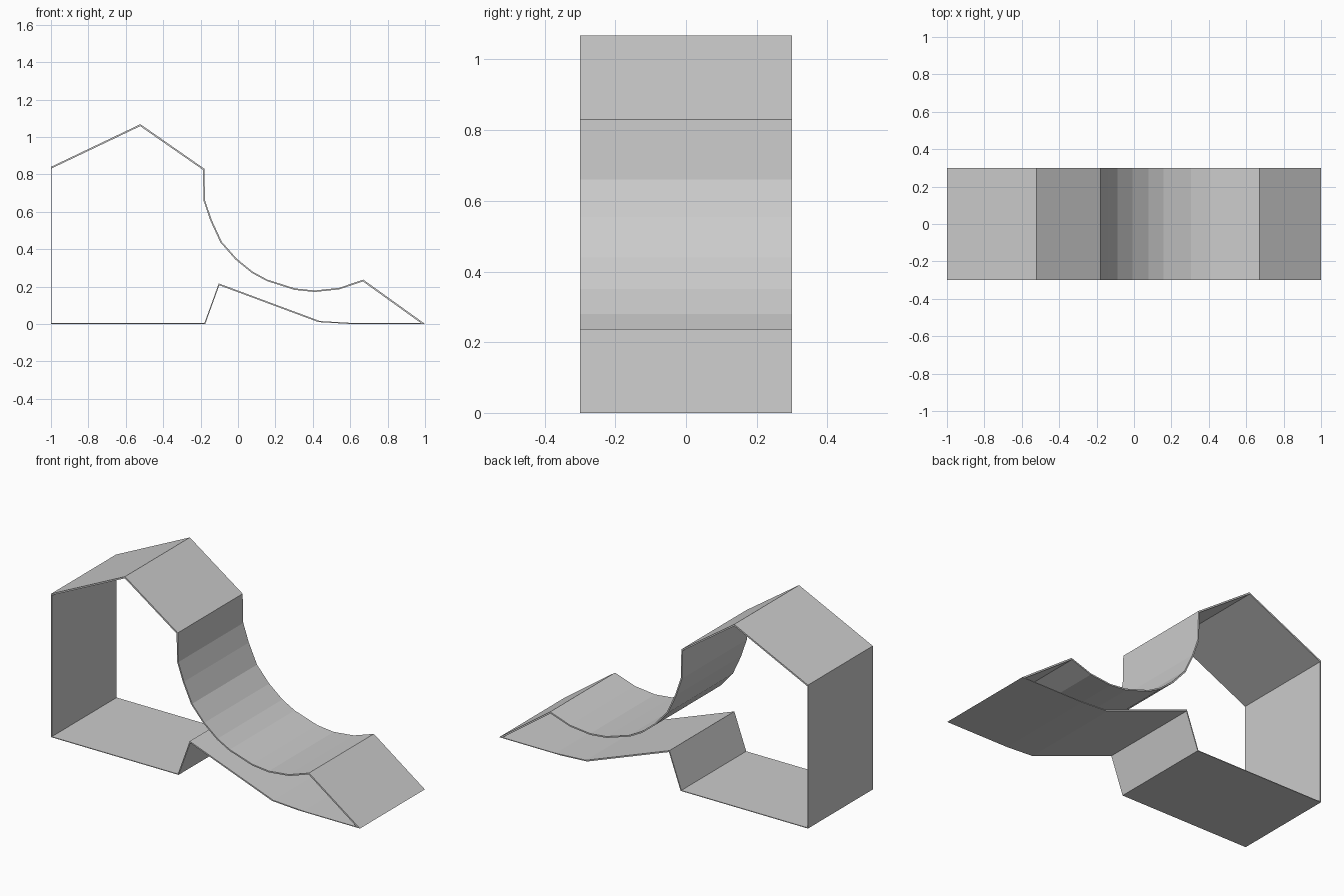
import bpy, bmesh
from mathutils import Vector

if "Cube" in bpy.data.objects:
    bpy.data.objects.remove(bpy.data.objects["Cube"])

HALF_DEPTH = 0.3

# Outer side profile (x, z, wall thickness of the edge that follows), clockwise
PROFILE = [
    (-1, 0, .004), (-1, .84, .009), (-.522, 1.068, .009), (-.18, .83, .008),
    # concave slide
    (-.176, .66, .008), (-.14, .555, .008), (-.087, .44, .008),
    (-.008, .35, .008), (.078, .28, .008), (.157, .237, .008),
    (.305, .19, .008), (.41, .179, .008), (.54, .193, .008),
    # lip, ramp and underside
    (.67, .237, .009), (1, 0, .004), (.6, 0, .006), (.43, .01, .008),
    (-.1, .207, .006), (-.175, 0, .004),
]


def inset_profile(profile):
    """Mitred inner profile, each edge moved inward by its own thickness."""
    pts = [Vector(p[:2]) for p in profile]
    n = len(pts)
    lines = []
    for i in range(n):
        d = (pts[(i + 1) % n] - pts[i]).normalized()
        lines.append((pts[i] + Vector((d.y, -d.x)) * profile[i][2], d))
    inner = []
    for i in range(n):
        (a, d), (b, e) = lines[i - 1], lines[i]
        cross = d.x * e.y - d.y * e.x
        w = b - a
        inner.append(a + d * ((w.x * e.y - w.y * e.x) / cross))
    return pts, inner


def make_shell(name, profile):
    """Thin band following the profile, open at the front and back."""
    outer, inner = inset_profile(profile)
    bm = bmesh.new()
    rings = [[bm.verts.new((p.x, y, p.y)) for p in pts]
             for pts, y in ((outer, -HALF_DEPTH), (outer, HALF_DEPTH),
                            (inner, HALF_DEPTH), (inner, -HALF_DEPTH))]
    n = len(outer)
    for k in range(4):
        a, b = rings[k], rings[(k + 1) % 4]
        for i in range(n):
            j = (i + 1) % n
            bm.faces.new((a[i], a[j], b[j], b[i]))
    bmesh.ops.recalc_face_normals(bm, faces=bm.faces)
    mesh = bpy.data.meshes.new(name)
    bm.to_mesh(mesh)
    bm.free()
    obj = bpy.data.objects.new(name, mesh)
    bpy.context.collection.objects.link(obj)
    return obj


# Folded sheet: floor, back wall, roof, curved slide and ramp
make_shell("folded_band_shell", PROFILE)
